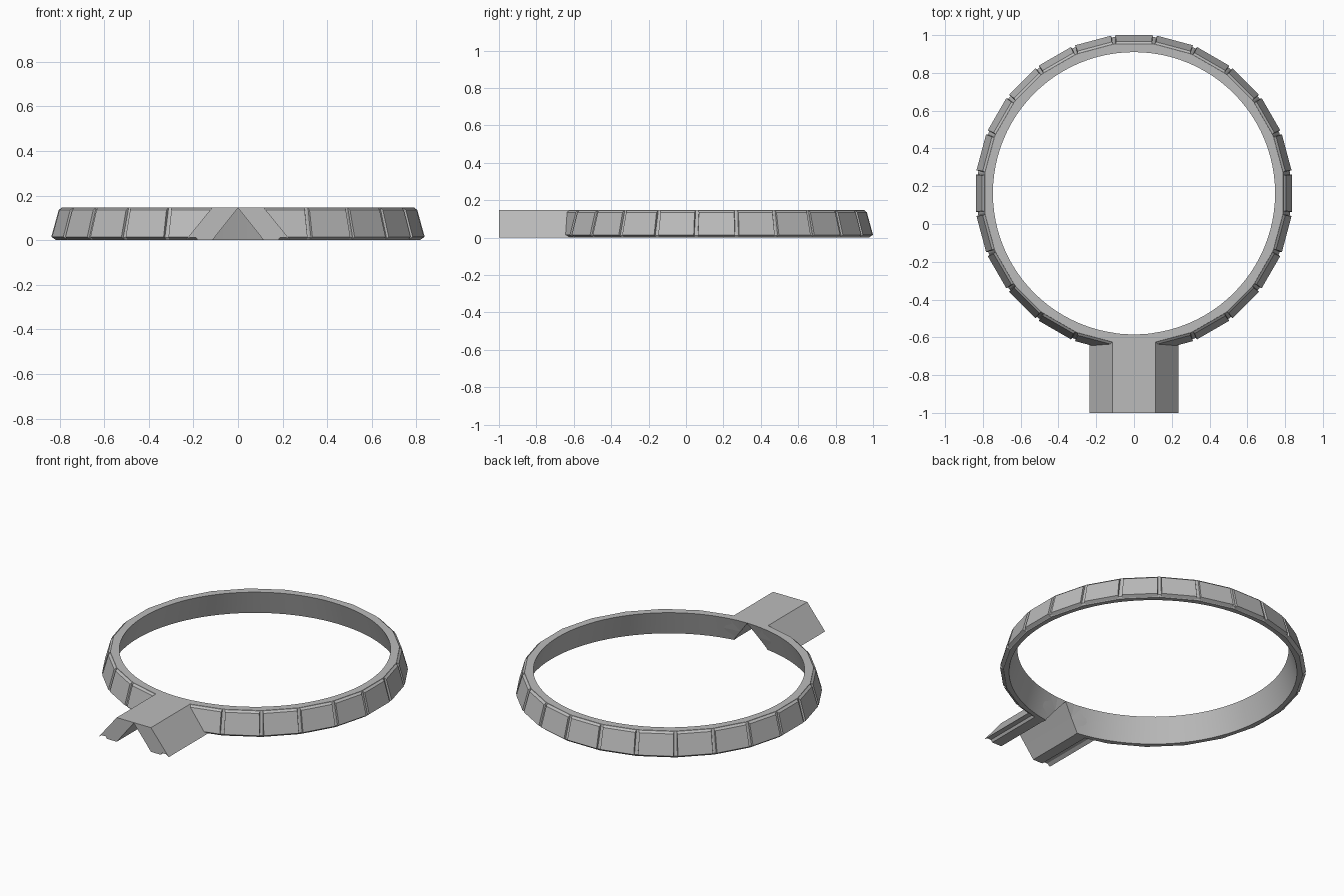
import bpy, bmesh, math

if "Cube" in bpy.data.objects:
    bpy.data.objects.remove(bpy.data.objects["Cube"])

SIDES = 24
STEP = 2 * math.pi / SIDES
CENTRE_Y = 0.163
HEIGHT = 0.147
TOP_R, BOTTOM_R = 0.747, 0.793

grey = bpy.data.materials.new("plain_grey")
grey.use_nodes = True
colour = (0.5, 0.5, 0.5, 1)
grey.diffuse_color = colour
grey.node_tree.nodes["Principled BSDF"].inputs["Base Color"].default_value = colour


def make(name, verts, faces, smooth=False):
    mesh = bpy.data.meshes.new(name)
    mesh.from_pydata(verts, [], faces)
    mesh.materials.append(grey)
    for p in mesh.polygons:
        p.use_smooth = smooth
    ob = bpy.data.objects.new(name, mesh)
    bpy.context.collection.objects.link(ob)
    return ob


def strip(rows, count, closed):
    """Quads joining successive rows of count points."""
    last = count if closed else count - 1
    return [(i * count + j, i * count + (j + 1) % count,
             (i + 1) * count + (j + 1) % count, (i + 1) * count + j)
            for i in range(rows - 1) for j in range(last)]


def on_ring(r, a, z):
    return (r * math.sin(a), CENTRE_Y - r * math.cos(a), z)


def faceted(apothem, a):
    local = (a + STEP / 2) % STEP - STEP / 2
    return apothem / math.cos(local)


# Angles around the ring from the front, leaving the stem's opening free
opening = math.radians(8)
angles = [STEP / 2 + STEP / 4 * k for k in range(4 * SIDES - 3)]
angles[0], angles[-1] = opening, 2 * math.pi - opening

# Ring core: round inside, faceted outside
verts = []
for a in angles:
    verts.append(on_ring(BOTTOM_R, a, 0))
    for apothem, z in [(0.818, 0), (0.826, 0.012), (0.79, HEIGHT)]:
        verts.append(on_ring(faceted(apothem, a), a, z))
    verts.append(on_ring(TOP_R, a, HEIGHT))
make("ring_core", verts, [f[::-1] for f in strip(len(angles), 5, False)])

# Smooth inner wall, flaring towards the bottom
verts = [on_ring(r, a, z) for a in angles for r, z in ((BOTTOM_R, 0), (TOP_R, HEIGHT))]
make("inner_wall", verts, strip(len(angles), 2, False), True)

# Chamfered outer tiles, one per facet except behind the stem
profile = [(0.805, 0.003), (0.818, 0.002), (0.837, 0.015),
           (0.804, 0.135), (0.791, 0.145), (0.775, 0.145)]
for k in range(1, SIDES):
    a = k * STEP
    verts = []
    for side in (-1, 1):
        for i, (r, z) in enumerate(profile):
            gap = 0.012 if i in (2, 3) else 0.007
            w = side * (r * math.tan(STEP / 2) - gap)
            x, y, z = on_ring(r, a, z)
            verts.append((x + w * math.cos(a), y + w * math.sin(a), z))
    n = len(profile)
    faces = [f[::-1] for f in strip(2, n, True)]
    faces += [tuple(range(n)), tuple(reversed(range(n, 2 * n)))]
    make(f"outer_tile_{k}", verts, faces)

# Forked stem: flat top and two sloping legs with a small groove underneath
half = [(0.06, HEIGHT), (0.115, HEIGHT), (0.175, HEIGHT / 2), (0.235, 0),
        (0.215, 0.013), (0.19, 0.013), (0.18, 0), (0.115, 0), (0.058, 0.072)]
section = [(0, HEIGHT)] + half + [(0, HEIGHT - 0.003)]
section += [(-x, z) for x, z in reversed(half)]


def inner_end(x, z):
    r = BOTTOM_R + (TOP_R - BOTTOM_R) * z / HEIGHT + 0.001
    return CENTRE_Y - math.sqrt(r * r - x * x)


n = len(section)
verts = [(x, -1, z) for x, z in section]
verts += [(x, inner_end(x, z), z) for x, z in section]
faces = strip(2, n, True)
faces += [tuple(reversed(range(n))), tuple(range(n, 2 * n))]
stem = make("forked_stem", verts, faces)

# Outward normals and clean end caps on the stem
bm = bmesh.new()
bm.from_mesh(stem.data)
bmesh.ops.recalc_face_normals(bm, faces=bm.faces)
bmesh.ops.triangulate(bm, faces=[f for f in bm.faces if len(f.verts) > 4])
bm.to_mesh(stem.data)
bm.free()
